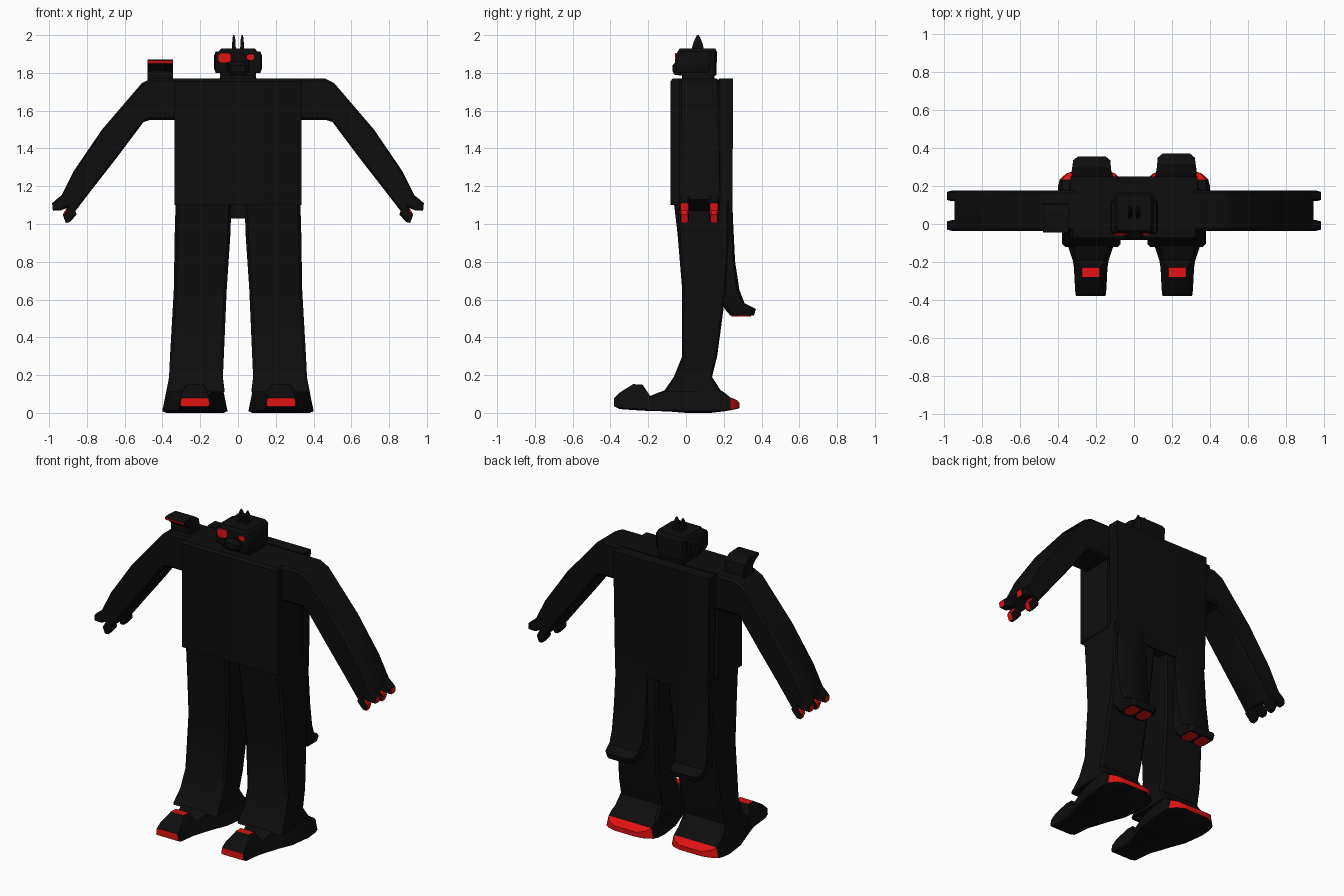
import bpy, bmesh, math
from mathutils import Vector as V


def material(name, rgb):
    m = bpy.data.materials.new(name)
    m.diffuse_color = (*rgb, 1)
    return m


BLACK = material("matte black", (0.004, 0.004, 0.004))
RED = material("bright red", (0.75, 0.006, 0.006))


def ring(c, u, v, k=0.15, t=1.0):
    """Chamfered rectangle round c; t narrows the +v side."""
    c, u, v = V(c), V(u), V(v)
    j = 1 - k
    pts = [(-j, -1), (j, -1), (1, -j), (1, j), (j, 1), (-j, 1), (-1, j), (-1, -j)]
    return [c + u * a * (t if b > 0 else 1) + v * b for a, b in pts]


def loft(name, rings, red=None):
    """Skin closed rings; red(centre, normal) picks the red faces."""
    bm = bmesh.new()
    vs = [[bm.verts.new(p) for p in r] for r in rings]
    n = len(vs[0])
    for a, b in zip(vs, vs[1:]):
        for i in range(n):
            bm.faces.new((a[i], a[(i + 1) % n], b[(i + 1) % n], b[i]))
    bm.faces.new(vs[0])
    bm.faces.new(vs[-1])
    bmesh.ops.recalc_face_normals(bm, faces=bm.faces)
    bm.normal_update()
    for f in bm.faces:
        if red and red(f.calc_center_median(), f.normal):
            f.material_index = 1
    me = bpy.data.meshes.new(name)
    bm.to_mesh(me)
    bm.free()
    me.materials.append(BLACK)
    me.materials.append(RED)
    ob = bpy.data.objects.new(name, me)
    bpy.context.collection.objects.link(ob)
    return ob


def stack(name, levels, red=None, k=0.08):
    """Loft upward through (z, x0, x1, y0, y1) levels."""
    return loft(name, [ring(((a + b) / 2, (c + d) / 2, z), ((b - a) / 2, 0, 0),
                            (0, (d - c) / 2, 0), k) for z, a, b, c, d in levels], red)


def prism(name, profile, x0, x1, red=None):
    """Extrude a (y, z) profile along x."""
    return loft(name, [[V((x, y, z)) for y, z in profile] for x in (x0, x1)], red)


# Torso with a separate back panel
stack("torso", [(1.10, -.335, .335, -.083, .165), (1.755, -.335, .335, -.083, .165),
                (1.77, -.325, .325, -.07, .165)], k=0.03)
stack("torso_core", [(1.10, -.31, .31, .15, .19), (1.765, -.31, .31, .15, .19)], k=0.03)
stack("back_panel", [(1.03, -.325, .325, .18, .245), (1.77, -.335, .335, .175, .25)], k=0.03)
stack("neck", [(1.76, -.10, .10, -.02, .15), (1.80, -.09, .09, -.02, .15)])

# Head: skull, cheeks, muzzle, two ears
stack("skull", [(1.785, -.095, .095, -.04, .16), (1.91, -.105, .105, -.045, .165),
                (1.928, -.09, .09, -.035, .155)], k=0.12)
for s, side in ((1, "left"), (-1, "right")):
    cx = 0.088 * s
    stack(side + "_cheek", [(1.80, cx - .03, cx + .03, -.045, .12),
                            (1.82, cx - .038, cx + .038, -.052, .13),
                            (1.895, cx - .038, cx + .038, -.052, .13),
                            (1.912, cx - .03, cx + .03, -.045, .12)], k=0.2)
    ex = 0.022 * s
    stack(side + "_ear", [(1.92, ex - .011, ex + .011, .028, .095),
                          (1.955, ex - .009, ex + .009, .038, .088),
                          (1.985, ex - .007, ex + .007, .05, .076),
                          (2.0, ex - .003, ex + .003, .058, .068)], k=0.25)
stack("muzzle", [(1.79, -.04, .04, -.06, 0), (1.81, -.05, .05, -.072, 0),
                 (1.84, -.045, .045, -.072, 0), (1.86, -.03, .03, -.05, 0)], k=0.2)

# Eyes: the right one is larger
for name, x, z, w, h in (("right_eye", -.07, 1.88, .033, .026), ("left_eye", .065, 1.883, .02, .014)):
    loft(name, [ring((x, y, z), (w, 0, 0), (0, 0, h), 0.4) for y in (-.05, -.058)],
         lambda c, n: True)

# Horn-shaped shoulder gun
prism("shoulder_gun", [(.02, 1.74), (.105, 1.74), (.11, 1.80), (.10, 1.84), (.06, 1.868),
                       (-.025, 1.872), (-.045, 1.866), (-.04, 1.85), (-.01, 1.835), (.015, 1.81)],
      -.48, -.345, lambda c, n: n.y < -0.5 and c.y < -.035)

for s, side in ((1, "left"), (-1, "right")):
    # Arm swept through top and bottom edge pairs
    pairs = [((.30, 1.77), (.30, 1.55)), ((.46, 1.77), (.47, 1.55)), ((.51, 1.745), (.50, 1.54)),
             ((.72, 1.50), (.635, 1.36)), ((.87, 1.28), (.76, 1.20)), ((.945, 1.13), (.86, 1.07))]
    loft(side + "_arm", [ring((s * (a[0] + b[0]) / 2, .07, (a[1] + b[1]) / 2), (0, .107, 0),
                              (s * (a[0] - b[0]) / 2, 0, (a[1] - b[1]) / 2), 0.12)
                         for a, b in pairs])
    # Four clawed fingers with red tips
    for y, fr in ((-.008, "front"), (.148, "back")):
        loft(f"{side}_upper_finger_{fr}",
             [ring((s * .90, y, 1.13), (0, .026, 0), (s * .025, 0, .03), 0.3),
              ring((s * .95, y, 1.10), (0, .028, 0), (s * .014, 0, .028), 0.3),
              ring((s * .982, y, 1.09), (0, .022, 0), (s * .002, 0, .02), 0.3)],
             lambda c, n: abs(c.x) > .975)
        loft(f"{side}_lower_finger_{fr}",
             [ring((s * .865, y, 1.085), (0, .024, 0), (s * .01, 0, .035), 0.3),
              ring((s * .90, y, 1.045), (0, .024, 0), (s * .01, 0, .035), 0.3),
              ring((s * .92, y, 1.028), (0, .018, 0), (s * .008, 0, .022), 0.3)],
             lambda c, n: abs(c.x) > .915)

    # Leg flaring into the ankle
    loft(side + "_leg", [ring((s * (a + b) / 2, (c + d) / 2, z), ((b - a) / 2, 0, 0),
                              (0, (d - c) / 2, 0), 0.1) for z, a, b, c, d in (
        (1.12, .035, .33, -.065, .235), (.95, .04, .335, -.045, .235),
        (.65, .06, .34, -.02, .212), (.30, .075, .36, -.02, .165),
        (.19, .08, .365, -.065, .138), (.11, .07, .38, -.12, .19))])

    # Foot lofted from toe to heel: y, half width, bottom, top, top narrowing
    foot = [(-.38, .078, .035, .078, .95), (-.35, .082, .02, .108, .85), (-.28, .086, .015, .152, .6),
            (-.23, .088, .012, .15, .6), (-.19, .095, .01, .09, .8), (-.10, .125, .008, .125, .75),
            (0, .155, 0, .15, .8), (.13, .172, 0, .15, .85), (.20, .172, .008, .11, .88),
            (.235, .163, .014, .082, .92), (.265, .13, .02, .07, .95), (.283, .08, .025, .055, .95)]
    loft(side + "_foot", [ring((s * .228, y, (a + b) / 2), (w, 0, 0), (0, 0, (b - a) / 2), 0.12, t)
                          for y, w, a, b, t in foot],
         lambda c, n: n.z > -.4 and (c.y > .235 or c.y < -.375 or (-.27 < c.y < -.24 and n.z > .8)))

    # Coat tail hanging behind the leg, kicked out at its hem
    dy = 0.0 if s > 0 else -.015
    tail = [(1.12, .10, .32, .17, .245), (1.0, .105, .325, .17, .25), (.80, .11, .33, .17, .26),
            (.65, .115, .33, .17, .283), (.58, .12, .328, .19, .31 + dy), (.55, .125, .32, .205, .37 + dy),
            (.515, .135, .31, .235, .36 + dy)]
    loft(side + "_tail", [ring((s * (a + b) / 2, (c + d) / 2, z), ((b - a) / 2, 0, 0),
                               (0, (d - c) / 2, 0), 0.25) for z, a, b, c, d in tail])
    # Red pads under the tail
    for i, x in enumerate((.178, .267)):
        loft(f"{side}_tail_pad_{i + 1}", [ring((s * x, .30 + dy, z), (.034, 0, 0), (0, .045, 0), 0.4)
                                          for z in (.517, .509)], lambda c, n: True)

# Smooth shading with crisp edges
bpy.ops.object.select_all(action='SELECT')
bpy.context.view_layer.objects.active = bpy.context.scene.objects[0]
bpy.ops.object.shade_smooth_by_angle(angle=math.radians(30))
